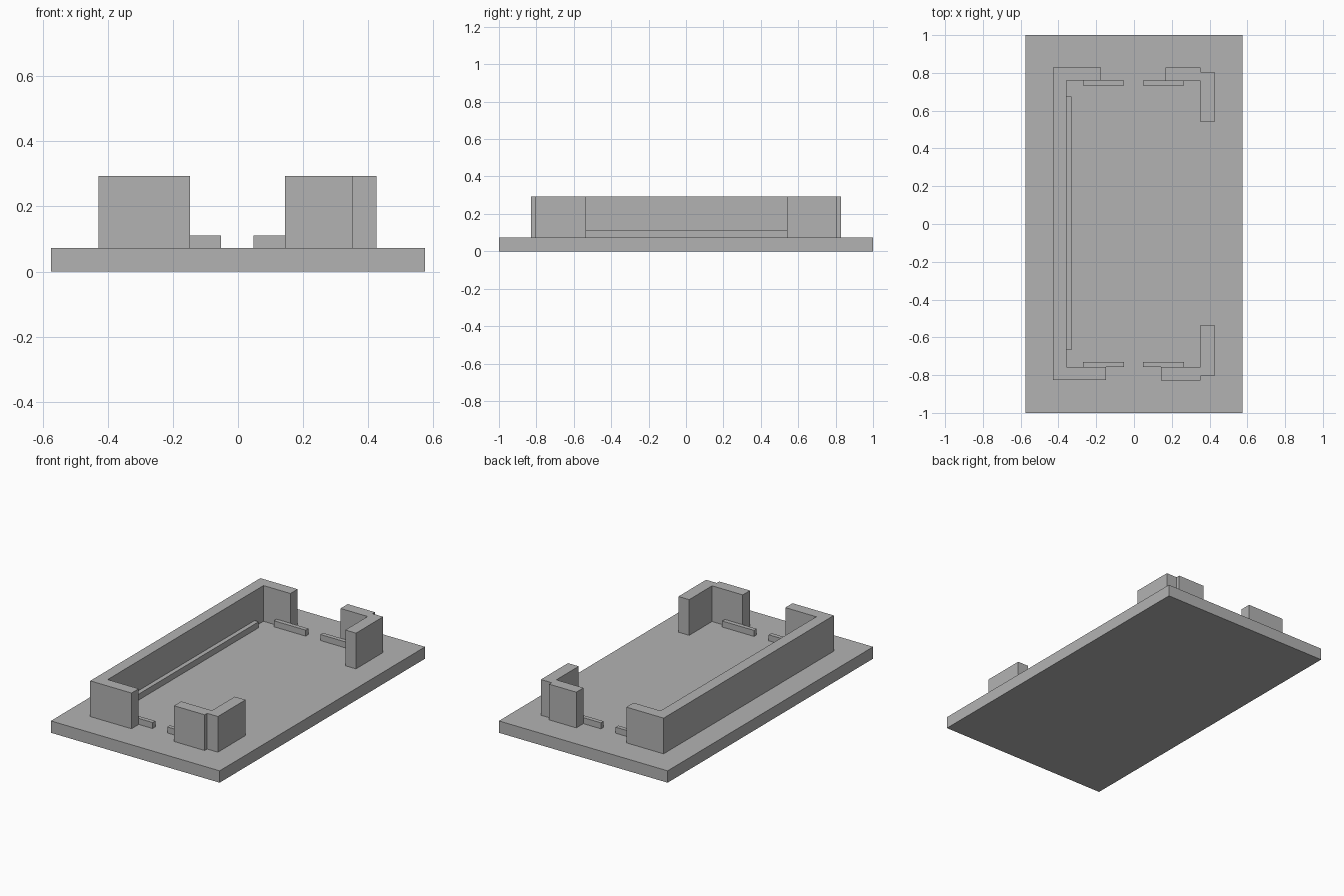
import bpy, bmesh

if "Cube" in bpy.data.objects:
    bpy.data.objects.remove(bpy.data.objects["Cube"])

grey = bpy.data.materials.new("plain_grey")
grey.diffuse_color = (0.45, 0.45, 0.45, 1)
grey.use_nodes = True
grey.node_tree.nodes["Principled BSDF"].inputs["Base Color"].default_value = grey.diffuse_color

BASE_TOP, LIP_TOP, WALL_TOP = 0.073, 0.11, 0.293


def prism(name, outline, z0, z1):
    """Extrude a flat outline from z0 up to z1."""
    bm = bmesh.new()
    face = bm.faces.new([bm.verts.new((x, y, z0)) for x, y in outline])
    top = bmesh.ops.extrude_face_region(bm, geom=[face])
    verts = [v for v in top["geom"] if isinstance(v, bmesh.types.BMVert)]
    bmesh.ops.translate(bm, verts=verts, vec=(0, 0, z1 - z0))
    bmesh.ops.recalc_face_normals(bm, faces=bm.faces)
    mesh = bpy.data.meshes.new(name)
    bm.to_mesh(mesh)
    bm.free()
    mesh.materials.append(grey)
    obj = bpy.data.objects.new(name, mesh)
    bpy.context.collection.objects.link(obj)
    return obj


def box(name, x0, x1, y0, y1, z0, z1):
    return prism(name, [(x0, y0), (x1, y0), (x1, y1), (x0, y1)], z0, z1)


# Base plate
box("base_plate", -0.575, 0.575, -1, 1, 0, BASE_TOP)

# Long left wall with a short return at each end
prism("left_wall", [(-0.428, -0.827), (-0.147, -0.827), (-0.147, -0.757),
                    (-0.358, -0.757), (-0.358, 0.759), (-0.174, 0.759),
                    (-0.174, 0.829), (-0.428, 0.829)], BASE_TOP, WALL_TOP)

# Stepped corner walls on the right: side sign, inner arm end, column end
for name, s, arm_x, col_y in (("front_right_corner", -1, 0.144, 0.535),
                              ("back_right_corner", 1, 0.168, 0.54)):
    prism(name, [(arm_x, s * 0.828), (0.353, s * 0.828), (0.353, s * 0.804),
                 (0.426, s * 0.804), (0.426, s * col_y), (0.353, s * col_y),
                 (0.353, s * 0.758), (arm_x, s * 0.758)], BASE_TOP, WALL_TOP)

# Low support lips inside the walls
box("left_lip", -0.358, -0.331, -0.668, 0.674, BASE_TOP, LIP_TOP)
for end, y0, y1 in (("front", -0.757, -0.731), ("back", 0.733, 0.759)):
    box(end + "_left_lip", -0.269, -0.052, y0, y1, BASE_TOP, LIP_TOP)
    box(end + "_right_lip", 0.048, 0.265, y0, y1, BASE_TOP, LIP_TOP)
